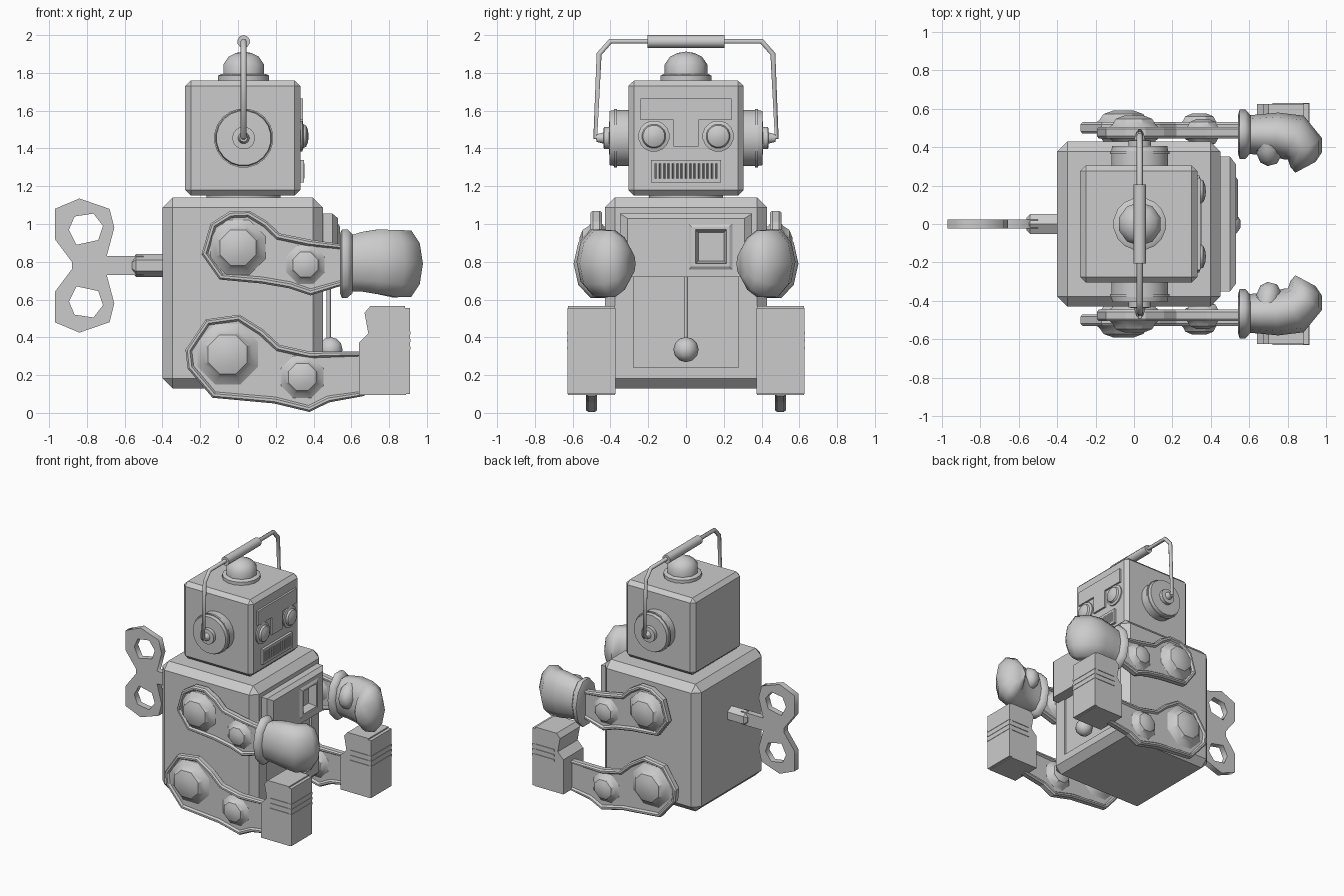
import bpy, bmesh, math
from mathutils import Vector as V

if "Cube" in bpy.data.objects:
    bpy.data.objects.remove(bpy.data.objects["Cube"])


def finish(name, bm, mirror=False, smooth=None):
    bmesh.ops.recalc_face_normals(bm, faces=bm.faces)
    me = bpy.data.meshes.new(name)
    bm.to_mesh(me)
    bm.free()
    ob = bpy.data.objects.new(name, me)
    bpy.context.collection.objects.link(ob)
    if smooth:
        bpy.ops.object.select_all(action='DESELECT')
        ob.select_set(True)
        bpy.context.view_layer.objects.active = ob
        bpy.ops.object.shade_smooth_by_angle(angle=math.radians(smooth))
    if mirror:
        ob.modifiers.new("mirror", 'MIRROR').use_axis = (False, True, False)
    return ob


def loft(name, rings, mirror=False, smooth=None):
    bm = bmesh.new()
    vs = [[bm.verts.new(p) for p in r] for r in rings]
    n = len(vs[0])
    for a, b in zip(vs, vs[1:]):
        for i in range(n):
            j = (i + 1) % n
            bm.faces.new((a[i], a[j], b[j], b[i]))
    bm.faces.new(vs[0])
    bm.faces.new(vs[-1])
    return finish(name, bm, mirror, smooth)


def lathe(name, axis, c, prof, n, mirror=False, smooth=40):
    """Rings of (offset along axis, radius) around centre c."""
    u, w = {'X': (V((0, 1, 0)), V((0, 0, 1))), 'Y': (V((1, 0, 0)), V((0, 0, 1))),
            'Z': (V((1, 0, 0)), V((0, 1, 0)))}[axis]
    d = u.cross(w)
    d = V([abs(k) for k in d])
    ang = [math.tau * (i + .5) / n for i in range(n)]
    return loft(name, [[V(c) + d * o + u * r * math.cos(t) + w * r * math.sin(t) for t in ang]
                       for o, r in prof], mirror, smooth)


def box(name, x, y, z, bevel=0, mirror=False, panel=None):
    bm = bmesh.new()
    bmesh.ops.create_cube(bm, size=1)
    for v in bm.verts:
        v.co = [(a + b) / 2 + k * (b - a) for k, (a, b) in zip(v.co, (x, y, z))]
    if bevel:
        bmesh.ops.bevel(bm, geom=bm.edges[:], offset=bevel, segments=1, affect='EDGES')
    if panel:  # shallow recess in the +x face
        f = max(bm.faces, key=lambda f: f.calc_center_median().x)
        for dx in (0, -.015):
            bmesh.ops.inset_region(bm, faces=[f], thickness=.14 if dx == 0 else .001)
            for v in f.verts:
                v.co.x += dx
                v.co.z = panel[0] if v.co.z < .6 else panel[1]
    return finish(name, bm, mirror)


def rects(name, data):
    """Nested rectangles facing +x: (x, y0, y1, z0, z1)."""
    return loft(name, [[(x, a, c), (x, b, c), (x, b, d), (x, a, d)] for x, a, b, c, d in data])


def tube(name, pts, r):
    cu = bpy.data.curves.new(name, 'CURVE')
    cu.dimensions = '3D'
    cu.bevel_depth, cu.bevel_resolution, cu.use_fill_caps = r, 1, True
    s = cu.splines.new('POLY')
    s.points.add(len(pts) - 1)
    for p, q in zip(s.points, pts):
        p.co = (*q, 1)
    bpy.context.collection.objects.link(bpy.data.objects.new(name, cu))


def offset(poly, d):
    """Inset a clockwise x-z outline."""
    out = []
    for i, p in enumerate(poly):
        a, p, b = V(poly[i - 1]), V(p), V(poly[(i + 1) % len(poly)])
        e, f = (p - a).normalized(), (b - p).normalized()
        n = (V((e.y, -e.x)) + V((f.y, -f.x))).normalized()
        out.append(p + n * d)
    return out


# Body, chest panel with square window, pull cord
box("body", (-.40, .45), (-.43, .43), (.13, 1.14), .053, panel=(.24, .90))
rects("chest_panel", [(.44, -.35, .35, .72, 1.055), (.50, -.35, .35, .72, 1.055),
                      (.53, -.31, .31, .72, 1.03), (.53, .015, .245, .76, 1.0),
                      (.54, .03, .23, .775, .985), (.54, .05, .215, .79, .97),
                      (.48, .065, .20, .805, .955)])
tube("pull_cord", [(.48, 0, .36), (.48, 0, .74)], .012)
lathe("pull_ball", 'Z', (.49, 0, .335), [(.066 * -math.cos(t), .066 * math.sin(t) + .001)
      for t in [math.pi * i / 6 for i in range(7)]], 10, smooth=60)

# Head with lamp dome
lathe("neck", 'Z', (.03, 0, 1.12), [(0, .2), (.05, .2)], 16)
box("head", (-.28, .33), (-.305, .305), (1.15, 1.76), .03)
lathe("lamp_base", 'Z', (.03, 0, 1.75), [(0, .138), (.035, .138), (.045, .12)], 16)
lathe("lamp_dome", 'Z', (.03, 0, 1.79), [(0, .113), (.055, .113), (.095, .085), (.115, .045), (.122, .005)], 10, smooth=60)

# Face: brow and nose, eyes, mouth
tee = [(-.24, 1.665), (.24, 1.665), (.24, 1.41 + .14), (.065, 1.55), (.065, 1.41),
       (-.065, 1.41), (-.065, 1.55), (-.24, 1.55)]
loft("brow_and_nose", [[(x, p[0], p[1]) for p in tee] for x in (.32, .345)])
lathe("eye", 'X', (.32, .17, 1.465), [(0, .083), (.02, .083), (.026, .064), (.04, .058), (.05, .035), (.054, .005)],
      16, True)
rects("mouth", [(.32, -.185, .185, 1.22, 1.34), (.35, -.185, .185, 1.22, 1.34),
                (.35, -.165, .165, 1.24, 1.32), (.338, -.165, .165, 1.24, 1.32)])
for i in range(14):
    lathe("tooth", 'Z', (.34, -.1495 + i * .023, 1.24), [(0, .0125), (.08, .0125)], 6, smooth=None)

# Ears, carrying handle
lathe("ear", 'Y', (.03, 0, 1.455), [(.29, .15), (.365, .15), (.365, .157), (.38, .157), (.38, .15),
      (.405, .145), (.407, .06), (.435, .06), (.437, .03), (.475, .02)], 20, True)
tube("handle_rod", [(.03, -.43, 1.455), (.03, -.48, 1.46), (.03, -.46, 1.9), (.03, -.40, 1.968),
     (.03, .40, 1.968), (.03, .46, 1.9), (.03, .48, 1.46), (.03, .43, 1.455)], .016)
lathe("handle_grip", 'Z', (0, 0, 0), [(-.205, .034), (.205, .034)], 10)
grip = bpy.context.object
grip.rotation_euler.x = math.pi / 2
grip.location = (.03, 0, 1.966)

# Wind-up key: outline with two holes, filled and extruded
half = [(-.66, .83), (-.695, .83), (-.655, .98), (-.68, 1.08), (-.84, 1.135), (-.97, 1.08), (-.97, .92), (-.88, .80)]
hole = [(-.895, .97), (-.865, 1.04), (-.765, 1.055), (-.715, .99), (-.74, .915), (-.855, .89)]
flip = lambda pts: [(x, 1.56 - z) for x, z in pts[::-1]]
cu = bpy.data.curves.new("wind_up_key", 'CURVE')
cu.dimensions, cu.fill_mode, cu.extrude = '2D', 'BOTH', .024
for pts in ([(-.50, .83)] + half + flip(half) + [(-.50, .73)], hole, flip(hole)):
    s = cu.splines.new('POLY')
    s.points.add(len(pts) - 1)
    s.use_cyclic_u = True
    for p, q in zip(s.points, pts):
        p.co = (*q, 0, 1)
key = bpy.data.objects.new("wind_up_key", cu)
key.rotation_euler.x = math.pi / 2
bpy.context.collection.objects.link(key)
lathe("key_shaft", 'X', (-.39, 0, .78), [(-.17, .035), (-.15, .06), (0, .06)], 6, smooth=None)


# Limbs: rimmed plate with two faceted joint domes
def limb(name, outline, yc, joints):
    prof = [(.035, -.015), (.024, -.03), (.01, -.03), (0, -.018), (0, .018), (.01, .03), (.024, .03), (.035, .015)]
    loft(name + "_plate", [[(p.x, yc + y, p.y) for p in offset(outline, d)] for d, y in prof], True)
    for x, z, r, h in joints:
        side = [(h, .35 * r), (h * .8, .68 * r), (h * .45, .82 * r), (.015, 1.05 * r)]
        lathe(name + "_joint", 'Y', (x, yc, z), [(-o, q) for o, q in side] + side[::-1], 8, True, 35)


limb("arm", [(-.145, 1.003), (-.045, 1.066), (.06, 1.07), (.156, 1.013), (.22, .95), (.378, .918),
             (.57, .89), (.57, .68), (.384, .622), (.27, .66), (.124, .685), (-.098, .706), (-.193, .84)],
     .475, [(0, .875, .15, .09), (.357, .785, .105, .07)])
limb("leg", [(-.17, .495), (.008, .52), (.135, .44), (.22, .36), (.378, .325), (.67, .325), (.67, .09),
             (.484, .056), (.378, .005), (.19, .05), (-.135, .08), (-.267, .235), (-.278, .335)],
     .5, [(-.055, .31, .165, .09), (.34, .19, .115, .075)])

# Feet pointing up, with sole and bands
foot = [(.64, .095), (.64, .37), (.69, .42), (.67, .53), (.70, .565), (.885, .565), (.89, .095)]
loft("foot", [[(x, y, z) for x, z in foot] for y in (.375, .625)], True)
box("sole", (.88, .91), (.372, .628), (.10, .555), 0, True)
for z in (.335, .375, .415):
    box("foot_band", (.72, .913), (.37, .63), (z, z + .017), 0, True)

# Gloved hands: cuff, curled fist and thumb
def oval(x, y, a, ry, z, rz, n=10):
    """Oval ring facing direction a (degrees from +x towards -y)."""
    c, s = math.cos(math.radians(a)), math.sin(math.radians(a))
    return [(x + s * ry * math.cos(t), y + c * ry * math.cos(t), z + rz * math.sin(t))
            for t in [math.tau * i / n for i in range(n)]]


loft("cuff", [oval(x, .467, 0, ry, .79, rz) for x, ry, rz in
              ((.54, .10, .165), (.55, .128, .19), (.58, .128, .19), (.605, .10, .165))], True, 50)
loft("fist", [oval(*k) for k in (
    (.59, .465, 0, .10, .79, .155), (.65, .465, 0, .105, .80, .165), (.74, .465, 5, .115, .80, .18),
    (.83, .45, 25, .125, .79, .187), (.89, .39, 58, .105, .79, .185), (.895, .335, 66, .09, .79, .145),
    (.892, .295, 62, .06, .79, .07))], True, 60)
loft("thumb", [oval(*k) for k in (
    (.69, .44, 90, .06, .85, .10), (.70, .38, 80, .065, .85, .095), (.71, .335, 75, .055, .84, .075),
    (.72, .308, 75, .025, .84, .035))], True, 60)
